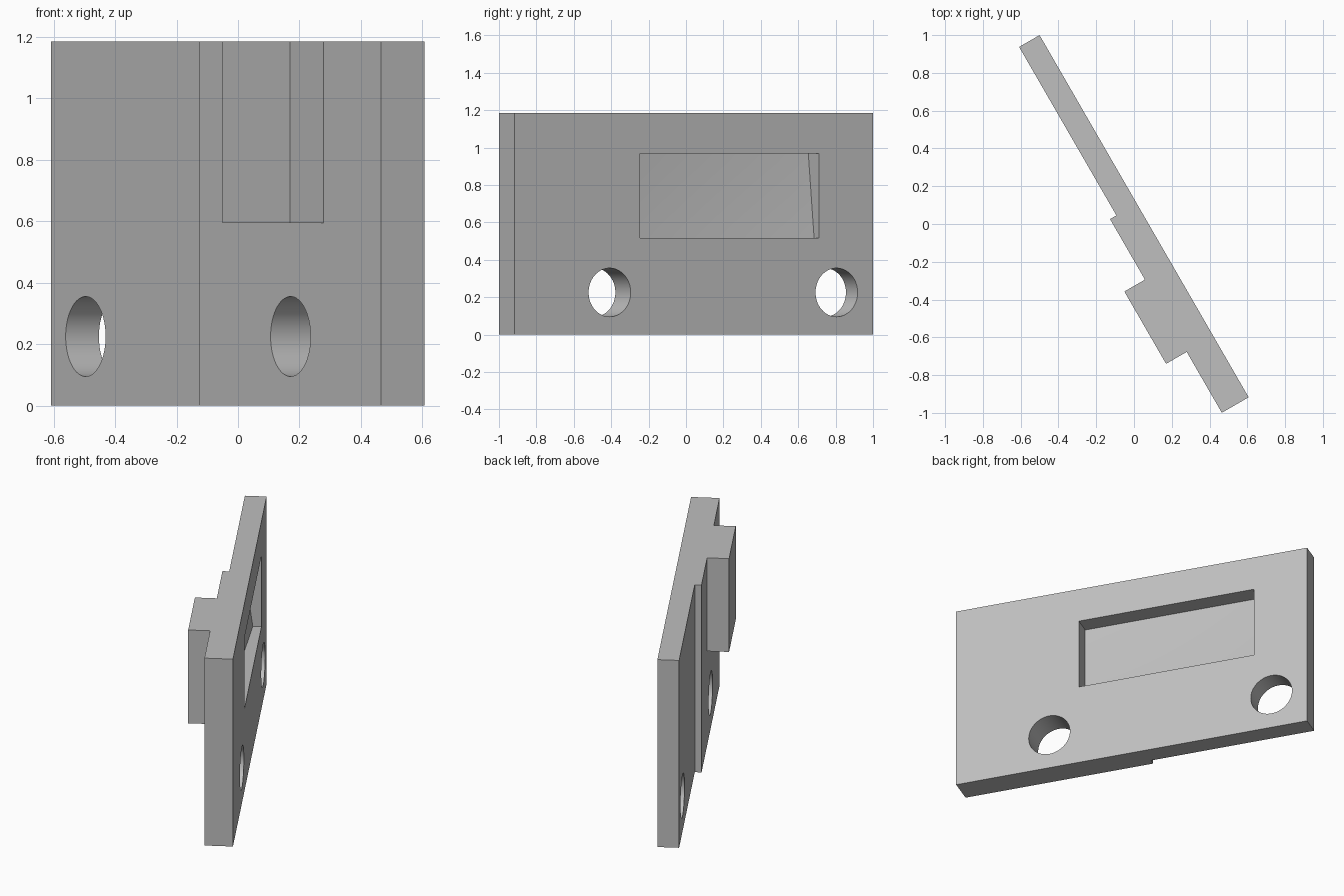
import bpy, bmesh, math
from mathutils import Vector, Matrix

if "Cube" in bpy.data.objects:
    bpy.data.objects.remove(bpy.data.objects["Cube"], do_unlink=True)

LENGTH, HEIGHT = 2.214, 1.185
THIN, THICK, BOSS = 0.125, 0.164, 0.29
ORIGIN = Vector((-0.5, 1.0, 0))
ALONG = Vector((0.5, -math.sqrt(0.75), 0))      # along the plate
OUT = Vector((-math.sqrt(0.75), -0.5, 0))       # from back face to front face

grey = bpy.data.materials.new("plain grey")
grey.use_nodes = True
COLOUR = (0.52, 0.52, 0.52, 1)
grey.diffuse_color = COLOUR
grey.node_tree.nodes["Principled BSDF"].inputs["Base Color"].default_value = COLOUR


def place(s, t, z):
    return ORIGIN + ALONG * s + OUT * t + Vector((0, 0, z))


def finish(name, bm):
    bmesh.ops.recalc_face_normals(bm, faces=bm.faces)
    mesh = bpy.data.meshes.new(name)
    bm.to_mesh(mesh)
    bm.free()
    mesh.materials.append(grey)
    obj = bpy.data.objects.new(name, mesh)
    bpy.context.collection.objects.link(obj)
    return obj


def prism(name, profile, z0, z1):
    bm = bmesh.new()
    face = bm.faces.new([bm.verts.new(place(s, t, z0)) for s, t in profile])
    new = bmesh.ops.extrude_face_region(bm, geom=[face])["geom"]
    bmesh.ops.translate(bm, vec=(0, 0, z1 - z0),
                        verts=[v for v in new if isinstance(v, bmesh.types.BMVert)])
    return finish(name, bm)


def hole(name, s, z, radius):
    bm = bmesh.new()
    turn = OUT.to_track_quat('Z', 'Y').to_matrix().to_4x4()
    bmesh.ops.create_cone(bm, cap_ends=True, segments=64, radius1=radius, radius2=radius,
                          depth=1, matrix=Matrix.Translation(place(s, 0, z)) @ turn)
    return finish(name, bm)


def recess(name, s0, s1, z0, z1, deep, shallow):
    # pocket whose floor twists up to a shallower lower corner at s0
    bm = bmesh.new()
    bmesh.ops.create_grid(bm, x_segments=8, y_segments=8, size=0.5)
    for v in bm.verts:
        a, b = v.co.x + 0.5, v.co.y + 0.5
        depth = deep - (deep - shallow) * (1 - a) * (1 - b)
        v.co = place(s0 + (s1 - s0) * a, depth, z0 + (z1 - z0) * b)
    new = bmesh.ops.extrude_face_region(bm, geom=bm.faces[:])["geom"]
    for v in new:
        if isinstance(v, bmesh.types.BMVert):
            v.co -= OUT * ((v.co - ORIGIN).dot(OUT) + 0.1)
    bmesh.ops.triangulate(bm, faces=bm.faces[:])
    return finish(name, bm)


def combine(target, tool, operation):
    mod = target.modifiers.new(tool.name, 'BOOLEAN')
    mod.operation, mod.solver, mod.object = operation, 'EXACT', tool
    bpy.context.view_layer.objects.active = target
    bpy.ops.object.modifier_apply(modifier=mod.name)
    bpy.data.objects.remove(tool, do_unlink=True)


# Stepped plate with the raised block on its front
plate = prism("mounting_plate", [(0, 0), (LENGTH, 0), (LENGTH, THICK), (1.03, THICK),
                                 (1.03, THIN), (0, THIN)], 0, HEIGHT)
block = prism("raised_block", [(1.4, 0.14), (1.842, 0.14), (1.842, BOSS), (1.4, BOSS)],
              0.595, HEIGHT)
combine(plate, block, 'UNION')

# Two through holes and the back pocket
for s in (0.225, 1.626):
    combine(plate, hole("hole_cutter", s, 0.225, 0.13), 'DIFFERENCE')
combine(plate, recess("pocket_cutter", 0.335, 1.44, 0.517, 0.967, 0.112, 0.05), 'DIFFERENCE')

bpy.ops.object.select_all(action='DESELECT')
plate.select_set(True)
bpy.context.view_layer.objects.active = plate
bpy.ops.object.shade_smooth_by_angle(angle=math.radians(30))
